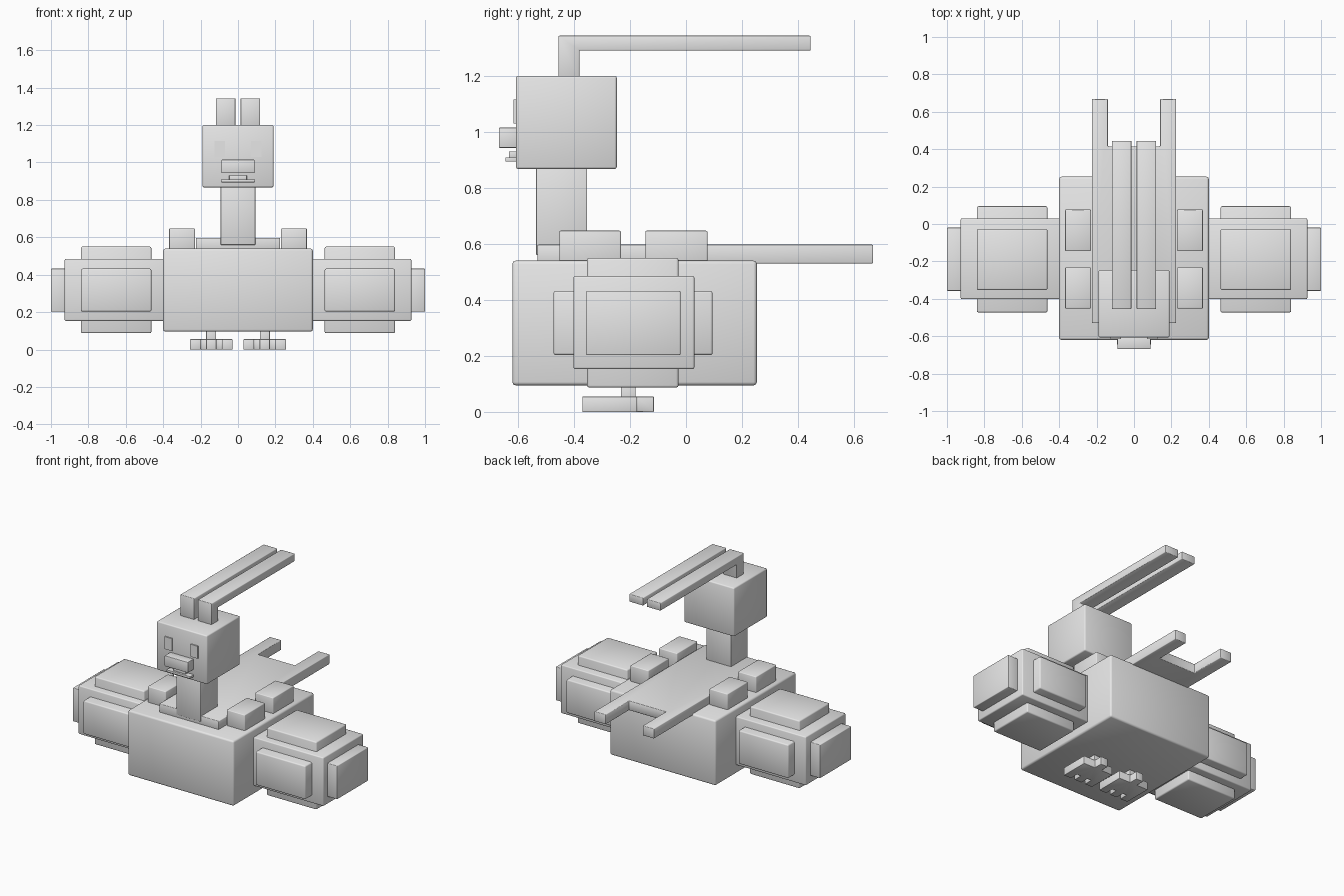
import bpy, bmesh, math

if "Cube" in bpy.data.objects:
    bpy.data.objects.remove(bpy.data.objects["Cube"])

grey = bpy.data.materials.new("light grey")
grey.diffuse_color = (0.8, 0.8, 0.8, 1)
grey.use_nodes = True
grey.node_tree.nodes["Principled BSDF"].inputs["Base Color"].default_value = grey.diffuse_color


def finish(name, bm, bevel):
    """Soften the edges and turn the bmesh into a named object."""
    bmesh.ops.recalc_face_normals(bm, faces=bm.faces)
    if bevel:
        edges = [e for e in bm.edges if e.calc_face_angle(0) > 0.5]
        bmesh.ops.bevel(bm, geom=edges, offset=bevel, segments=2,
                        profile=0.5, affect='EDGES')
    me = bpy.data.meshes.new(name)
    bm.to_mesh(me)
    bm.free()
    me.materials.append(grey)
    me.shade_smooth()
    me.set_sharp_from_angle(angle=math.radians(50))
    ob = bpy.data.objects.new(name, me)
    bpy.context.collection.objects.link(ob)


def box(name, x, y, z, bevel=0.005):
    bm = bmesh.new()
    bmesh.ops.create_cube(bm, size=1)
    for v in bm.verts:
        v.co = [r[0] if c < 0 else r[1] for c, r in zip(v.co, (x, y, z))]
    finish(name, bm, bevel)


def pair(name, x, y, z, bevel=0.005):
    """The same box on both sides of x = 0."""
    box(name + "_right", x, y, z, bevel)
    box(name + "_left", (-x[1], -x[0]), y, z, bevel)


def prism(name, outline, to3d, lo, hi, bevel=0.004):
    """Extrude a 2D outline from lo to hi."""
    bm = bmesh.new()
    a = [bm.verts.new(to3d(u, v, lo)) for u, v in outline]
    b = [bm.verts.new(to3d(u, v, hi)) for u, v in outline]
    bm.faces.new(a)
    bm.faces.new(b)
    n = len(a)
    for i in range(n):
        j = (i + 1) % n
        bm.faces.new((a[i], a[j], b[j], b[i]))
    finish(name, bm, bevel)


# Body, neck and head
box("body", (-0.40, 0.40), (-0.62, 0.253), (0.095, 0.54), 0.012)
box("neck", (-0.093, 0.093), (-0.535, -0.353), (0.56, 0.88), 0.003)
box("head", (-0.19, 0.19), (-0.607, -0.247), (0.867, 1.20), 0.008)

# Face
box("nose", (-0.088, 0.088), (-0.668, -0.60), (0.943, 1.015), 0.003)
box("upper_lip", (-0.047, 0.047), (-0.632, -0.60), (0.908, 0.93), 0.001)
box("lower_lip", (-0.09, 0.09), (-0.645, -0.60), (0.894, 0.909), 0.001)
pair("eye", (0.07, 0.125), (-0.615, -0.606), (1.03, 1.115), 0)

# Long ears bent backwards
ear = [(-0.455, 1.19), (-0.38, 1.19), (-0.38, 1.29), (0.445, 1.29),
       (0.445, 1.343), (-0.455, 1.343)]
for side, lo, hi in (("right", 0.014, 0.118), ("left", -0.118, -0.014)):
    prism("ear_" + side, ear, lambda u, v, w: (w, u, v), lo, hi)

# Back plate ending in two prongs
half = [(0.225, -0.53), (0.225, 0.668), (0.14, 0.668), (0.14, 0.415)]
plate = half + [(-x, y) for x, y in reversed(half)]
prism("back_plate", plate, lambda u, v, w: (u, v, w), 0.53, 0.597)

# Blocks on the shoulders
for n, y in (("front", (-0.452, -0.232)), ("rear", (-0.145, 0.077))):
    pair("back_block_" + n, (0.23, 0.368), y, (0.52, 0.647))

# Side pods with a plate on each face
pair("pod", (0.38, 0.927), (-0.402, 0.03), (0.153, 0.485), 0.007)
pair("pod_vertical_plates", (0.463, 0.84), (-0.353, -0.027), (0.087, 0.55), 0.008)
pair("pod_front_back_plates", (0.463, 0.84), (-0.473, 0.095), (0.203, 0.432), 0.008)
pair("pod_end_plate", (0.90, 1.0), (-0.357, -0.02), (0.203, 0.432), 0.004)

# Legs and three-toed feet
pair("leg", (0.117, 0.17), (-0.232, -0.18), (0.03, 0.11), 0.002)
toe = [(0.027, -0.115), (0.027, -0.175), (0.113, -0.175), (0.113, -0.37),
       (0.057, -0.37), (0.057, -0.31), (0.027, -0.31), (0.027, -0.37)]
foot = toe + [(-x, y) for x, y in reversed(toe)]
for side, cx in (("right", 0.143), ("left", -0.143)):
    prism("foot_" + side, foot, lambda u, v, w: (u + cx, v, w), 0.0, 0.055, 0.002)
